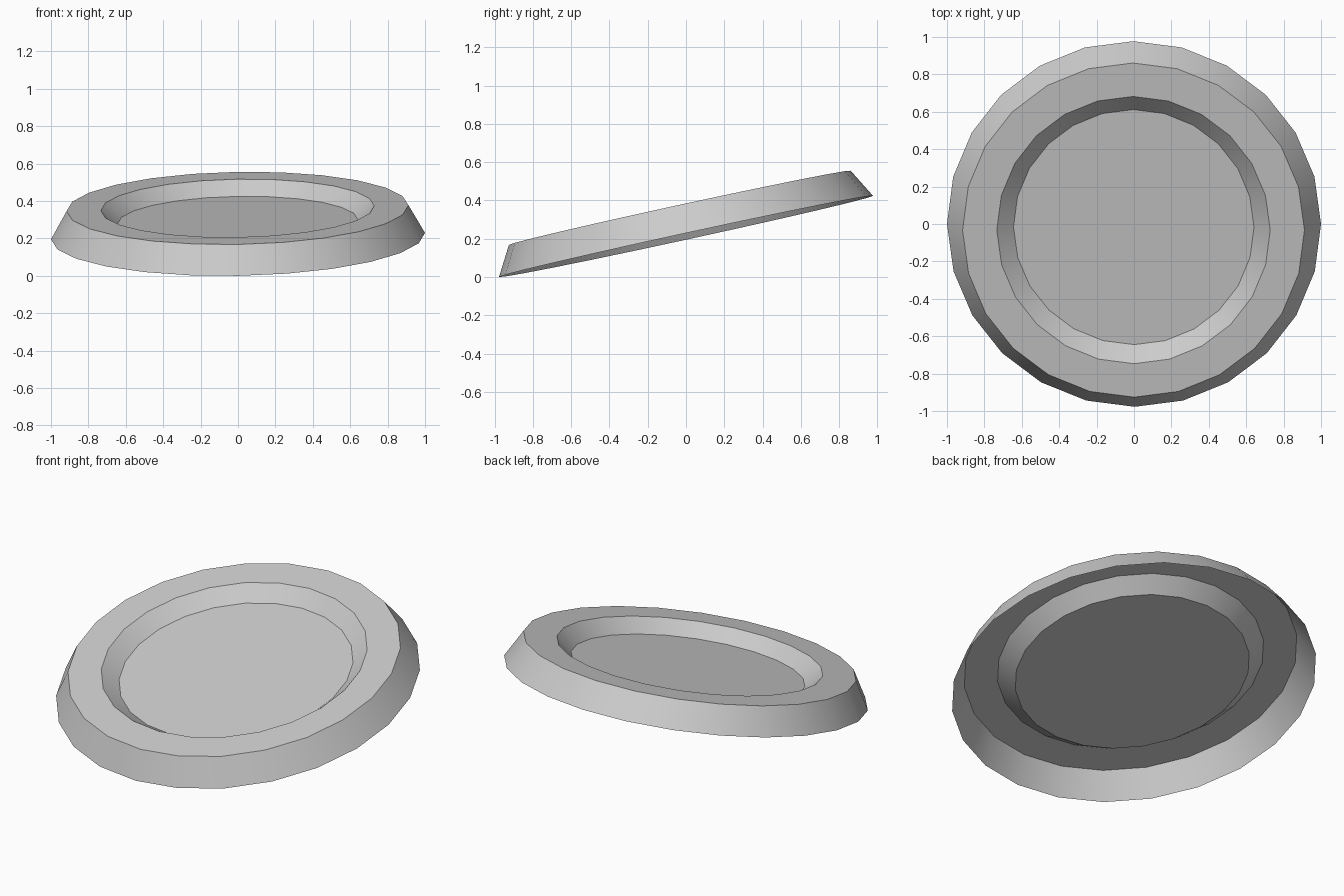
import bpy, bmesh, math
from mathutils import Matrix

if "Cube" in bpy.data.objects:
    bpy.data.objects.remove(bpy.data.objects["Cube"])

SIDES = 24
# (radius, height): open lower edge, rim outer, rim inner, recessed floor
PROFILE = [(1.0, 0.0), (0.914, 0.153), (0.731, 0.153), (0.643, 0.078)]

bm = bmesh.new()
rings = []
for r, h in PROFILE:
    rings.append([bm.verts.new((r * math.cos(2 * math.pi * i / SIDES),
                                r * math.sin(2 * math.pi * i / SIDES), h))
                  for i in range(SIDES)])

# Outer wall, flat rim and inner wall; the underside stays open
for a, b in zip(rings, rings[1:]):
    for i in range(SIDES):
        j = (i + 1) % SIDES
        bm.faces.new((a[i], a[j], b[j], b[i]))
# Recessed floor
bm.faces.new(rings[-1])

# Tilt the dish up at the back, with a slight roll, and rest it on the ground
tilt = Matrix.Rotation(math.radians(-1.0), 4, 'Y') @ Matrix.Rotation(math.radians(12.25), 4, 'X')
bm.transform(tilt)
low = min(v.co.z for v in bm.verts)
bmesh.ops.translate(bm, verts=bm.verts, vec=(0, 0, -low))

mesh = bpy.data.meshes.new("tilted_dish")
bm.to_mesh(mesh)
bm.free()
dish = bpy.data.objects.new("tilted_dish", mesh)
bpy.context.collection.objects.link(dish)

# Smooth round walls, crisp rim edges
bpy.context.view_layer.objects.active = dish
dish.select_set(True)
bpy.ops.object.shade_smooth_by_angle(angle=math.radians(30))
